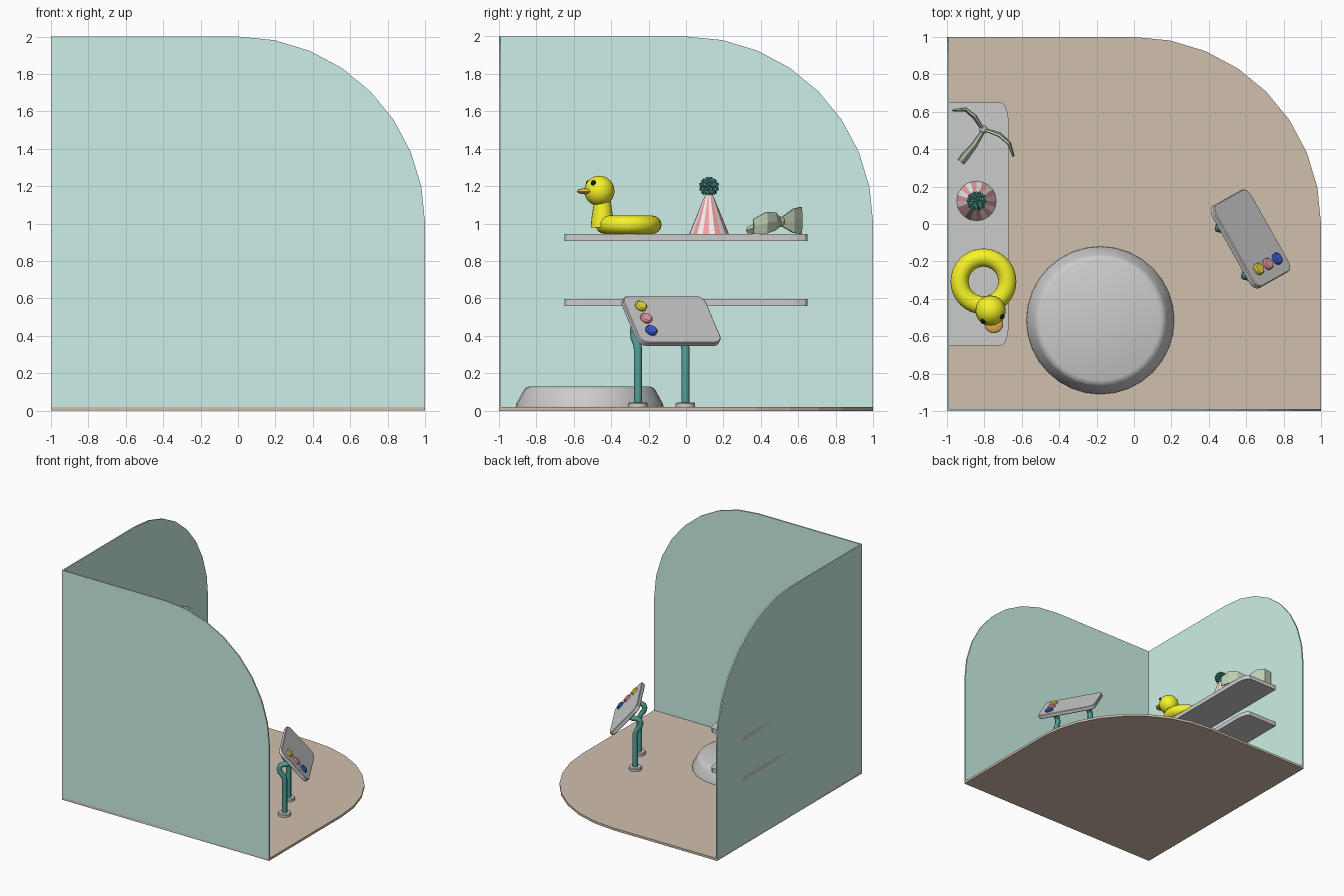
import bpy, bmesh, math
from mathutils import Vector, Matrix

if "Cube" in bpy.data.objects:
    bpy.data.objects.remove(bpy.data.objects["Cube"])

def mat(name, r, g, b):
    m = bpy.data.materials.new(name)
    m.diffuse_color = (r, g, b, 1)
    m.use_nodes = True
    m.node_tree.nodes["Principled BSDF"].inputs["Base Color"].default_value = m.diffuse_color
    return m

MINT = mat("mint", .60, .87, .80)
BROWN = mat("brown", .64, .53, .42)
TEAL = mat("dark_teal", .08, .34, .30)
YELLOW = mat("yellow", .92, .90, .02)
GOLD = mat("gold", .85, .72, .05)
RED = mat("red", .90, .35, .38)
BLUE = mat("blue", .05, .12, .75)
ORANGE = mat("orange", .80, .45, .08)
BLACK = mat("black", .01, .01, .01)
WHITE = mat("white", .90, .88, .85)
LEAF = mat("leaf_green", .52, .63, .45)

def finish(name, bm, m=None, smooth=True, matrix=None):
    if matrix:
        bm.transform(matrix)
    bmesh.ops.recalc_face_normals(bm, faces=bm.faces)
    me = bpy.data.meshes.new(name)
    bm.to_mesh(me)
    bm.free()
    ob = bpy.data.objects.new(name, me)
    bpy.context.collection.objects.link(ob)
    if m:
        me.materials.append(m)
    if smooth:
        bpy.ops.object.select_all(action='DESELECT')
        ob.select_set(True)
        bpy.context.view_layer.objects.active = ob
        bpy.ops.object.shade_smooth_by_angle(angle=math.radians(35))
    return ob

def slab(name, pts, t, m=None, matrix=None):
    """Flat outline in local xy, extruded by t along local z."""
    bm = bmesh.new()
    f = bm.faces.new([bm.verts.new((x, y, 0)) for x, y in pts])
    g = bmesh.ops.extrude_face_region(bm, geom=[f])
    vs = [v for v in g["geom"] if isinstance(v, bmesh.types.BMVert)]
    bmesh.ops.translate(bm, verts=vs, vec=(0, 0, t))
    return finish(name, bm, m, False, matrix)

def lathe(name, prof, n, m=None, matrix=None, smooth=True):
    """Closed stack of rings from (radius, z) pairs."""
    bm = bmesh.new()
    rings = [[bm.verts.new((r * math.cos(2 * math.pi * i / n), r * math.sin(2 * math.pi * i / n), z))
              for i in range(n)] for r, z in prof]
    for a, b in zip(rings, rings[1:]):
        for i in range(n):
            j = (i + 1) % n
            bm.faces.new((a[i], a[j], b[j], b[i]))
    bm.faces.new(rings[0])
    bm.faces.new(rings[-1])
    return finish(name, bm, m, smooth, matrix)

def ball(name, loc, scale, m, rot=None, seg=20, rings=12):
    bm = bmesh.new()
    bmesh.ops.create_uvsphere(bm, u_segments=seg, v_segments=rings, radius=1)
    M = Matrix.Translation(loc) @ (rot or Matrix()) @ Matrix.Diagonal((*scale, 1))
    return finish(name, bm, m, True, M)

def tube(name, pts, r, m):
    cu = bpy.data.curves.new(name, 'CURVE')
    cu.dimensions = '3D'
    cu.bevel_depth, cu.bevel_resolution, cu.use_fill_caps = r, 2, True
    s = cu.splines.new('POLY')
    s.points.add(len(pts) - 1)
    for p, q in zip(s.points, pts):
        p.co = (*q, 1)
    cu.materials.append(m)
    ob = bpy.data.objects.new(name, cu)
    bpy.context.collection.objects.link(ob)

def rounded(lx, ly, r, n=4):
    """Rounded rectangle centred on the origin."""
    out = []
    for k, (sx, sy) in enumerate(((1, 1), (-1, 1), (-1, -1), (1, -1))):
        for i in range(n + 1):
            a = math.pi / 2 * (k + i / n)
            out.append((sx * (lx / 2 - r) + r * math.cos(a), sy * (ly / 2 - r) + r * math.sin(a)))
    return out

def axes(x, y, z, loc):
    return Matrix.Translation(loc) @ Matrix((x, y, z)).transposed().to_4x4()

# Floor and two walls share one outline with a single large rounded corner
outline = [(-1, 1), (-1, -1), (1, -1)] + [
    (math.cos(math.pi / 16 * i), math.sin(math.pi / 16 * i)) for i in range(9)]
X, Y, Z = Vector((1, 0, 0)), Vector((0, 1, 0)), Vector((0, 0, 1))
slab("floor", outline, .02, BROWN)
slab("front_wall", outline, -.012, MINT, axes(X, Z, -Y, (0, -1, 1)))
slab("left_wall", outline, .012, MINT, axes(Y, Z, X, (-1, 0, 1)))

# Two wall shelves with clipped front corners
shelf = [(-1, -.65), (-.71, -.65), (-.69, -.635), (-.675, -.59), (-.67, -.55),
         (-.67, .55), (-.675, .59), (-.69, .635), (-.71, .65), (-1, .65)]
for name, z in (("lower_shelf", .56), ("upper_shelf", .908)):
    slab(name, shelf, .037, None, Matrix.Translation((0, 0, z)))

# Round platform
lathe("round_platform", [(.395, .02), (.393, .035), (.353, .108), (.345, .12), (.322, .13)], 32,
      None, Matrix.Translation((-.18, -.515, 0)))

# Tilted control panel
tilt = math.radians(49)
U = Vector((.49, -.872, 0)).normalized()
H = Vector((.872, .49, 0)).normalized()
V = H * math.cos(tilt) - Z * math.sin(tilt)
N = H * math.sin(tilt) + Z * math.cos(tilt)
C = Vector((.622, -.08, .48))
panel = slab("control_panel", rounded(.505, .335, .05), .034, None, axes(U, V, U.cross(V), C + N * (-.017 if U.cross(V).dot(N) > 0 else .017)))
bev = panel.modifiers.new("edge", 'BEVEL')
bev.width, bev.segments = .005, 1
for name, v, m in (("yellow_button", -.086, GOLD), ("red_button", 0, RED), ("blue_button", .086, BLUE)):
    lathe(name, [(.033, 0), (.033, .018), (.026, .025)], 16, m,
          axes(U, N.cross(U), N, C + U * .162 + V * v + N * .01))

# Bent posts with round feet
for side, x, y in (("near", .63, -.257), ("far", .49, -.003)):
    B = Vector((x, y, 0))
    path = [(0, .03), (0, .33), (-.01, .36), (-.035, .39), (-.043, .42), (-.035, .445),
            (-.01, .46), (.02, .462), (.065, .48)]
    tube(side + "_post", [B + H * h + Z * z for h, z in path], .022, TEAL)
    lathe(side + "_foot", [(.052, .02), (.052, .038), (.046, .045)], 16, None, Matrix.Translation(B))

# Bath toy: inflated ring, neck, head, beak and eyes
bm = bmesh.new()
n, k = 32, 16
grid = [[bm.verts.new(((.1275 + .0485 * math.cos(b)) * math.cos(a), (.1275 + .0485 * math.cos(b)) * math.sin(a), .0485 * math.sin(b)))
         for b in (2 * math.pi * j / k for j in range(k))] for a in (2 * math.pi * i / n for i in range(n))]
for i in range(n):
    for j in range(k):
        bm.faces.new((grid[i][j], grid[(i + 1) % n][j], grid[(i + 1) % n][(j + 1) % k], grid[i][(j + 1) % k]))
finish("toy_ring", bm, YELLOW, True, Matrix.Translation((-.805, -.307, .994)))
head = Vector((-.767, -.463, 1.175))
lathe("toy_neck", [(.062, .98), (.058, 1.03), (.050, 1.08), (.042, 1.14)], 20, YELLOW,
      Matrix.Translation((-.772, -.447, 0)))
ball("toy_head", head, (.081, .081, .081), YELLOW)
turn = Matrix.Rotation(math.radians(14), 4, 'Z')
ball("toy_beak", head + turn @ Vector((0, -.073, -.002)), (.05, .05, .016), ORANGE, turn)
for side, s in (("left", -1), ("right", 1)):
    ball(side + "_toy_eye", head + turn @ Vector((s * .052, -.046, .043)), (.014,) * 3, BLACK, None, 12, 8)

# Striped paper hat with a bobbly pompom
at = Matrix.Translation((-.842, .123, 0))
hat = lathe("striped_hat", [(.106, .945), (.014, 1.17)], 20, WHITE, at, False)
hat.data.materials.append(RED)
for i, p in enumerate(hat.data.polygons):
    p.material_index = i % 2
bm = bmesh.new()
bmesh.ops.create_icosphere(bm, subdivisions=2, radius=.045)
for f in bmesh.ops.poke(bm, faces=bm.faces)["verts"]:
    f.co = f.co.normalized() * .056
finish("hat_pompom", bm, TEAL, False, at @ Matrix.Translation((0, 0, 1.197)))

# Three-bladed propeller; each blade is a strip of (x, y, centre z, half height, half thickness)
blades = {
    "back": [(-.805, .505, 1.01, .02, .012), (-.85, .575, 1.015, .065, .016),
             (-.90, .615, 1.017, .072, .014), (-.97, .61, 1.015, .068, .008)],
    "front": [(-.805, .505, 1.01, .02, .012), (-.72, .475, 1.012, .048, .016),
              (-.67, .43, 1.005, .058, .014), (-.645, .36, .985, .04, .008)],
    "side": [(-.805, .505, 1.01, .02, .014), (-.86, .42, .99, .03, .022),
             (-.90, .375, .975, .025, .028), (-.93, .335, .965, .018, .026)]}
for name, path in blades.items():
    bm = bmesh.new()
    rings = []
    for i, (x, y, z, hh, ht) in enumerate(path):
        a, b = path[max(i - 1, 0)], path[min(i + 1, len(path) - 1)]
        d = Vector((a[1] - b[1], b[0] - a[0], 0)).normalized() * ht
        rings.append([bm.verts.new(Vector((x, y, z + s * hh)) + d * t)
                      for s, t in ((1, .4), (0, 1), (-1, .4), (-1, -.4), (0, -.6), (1, -.4))])
    for p, q in zip(rings, rings[1:]):
        for j in range(6):
            bm.faces.new((p[j], p[(j + 1) % 6], q[(j + 1) % 6], q[j]))
    bm.faces.new(rings[0])
    bm.faces.new(rings[-1])
    finish(name + "_blade", bm, LEAF, False)
ball("propeller_hub", (-.805, .505, 1.01), (.023, .023, .028), LEAF, None, 10, 6)
